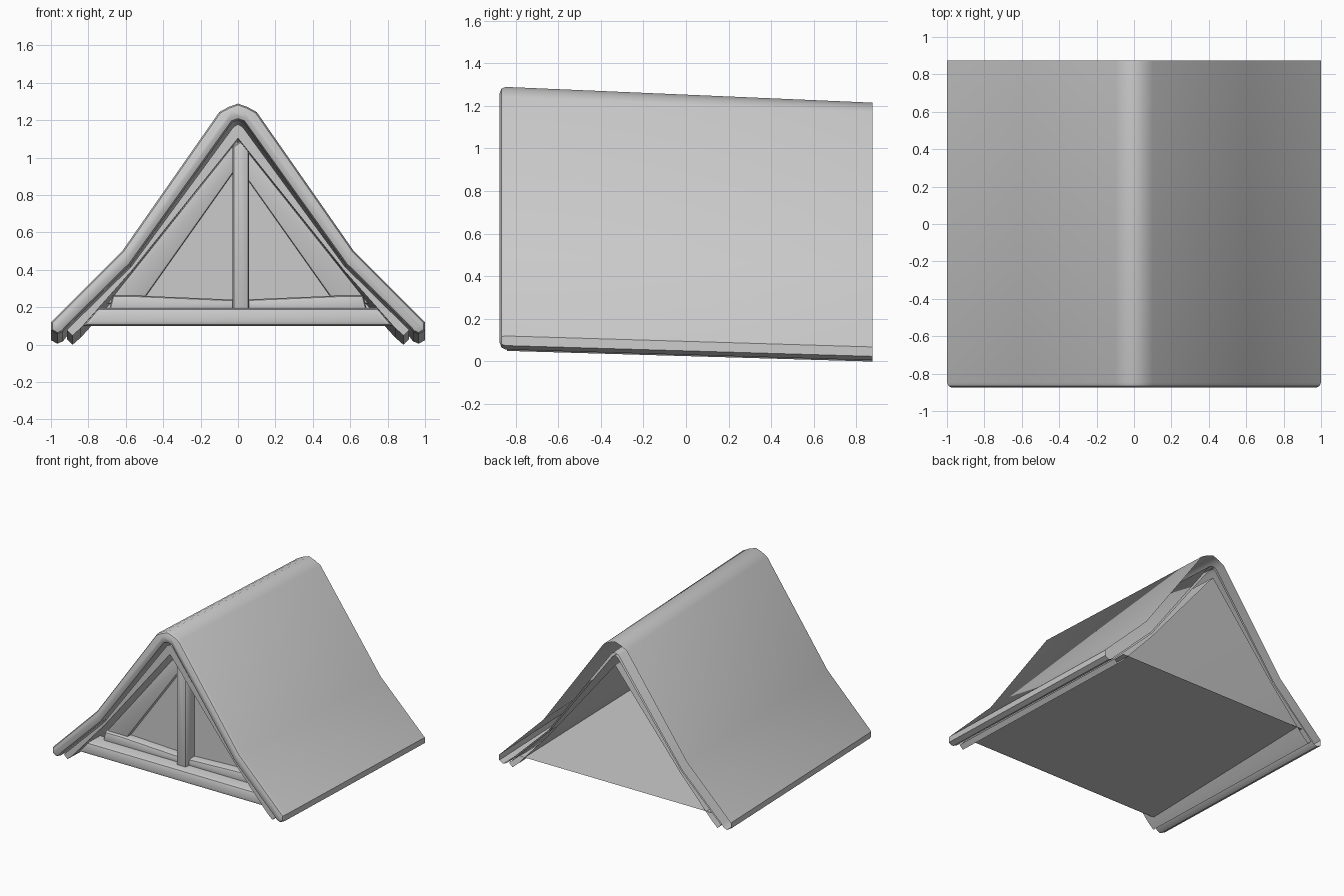
import bpy, bmesh, math

if "Cube" in bpy.data.objects:
    bpy.data.objects.remove(bpy.data.objects["Cube"])

FRONT, BACK = -0.875, 0.875


def finish(name, bm, smooth=True):
    bmesh.ops.recalc_face_normals(bm, faces=bm.faces)
    me = bpy.data.meshes.new(name)
    bm.to_mesh(me)
    bm.free()
    ob = bpy.data.objects.new(name, me)
    bpy.context.collection.objects.link(ob)
    if smooth:
        bpy.ops.object.select_all(action='DESELECT')
        ob.select_set(True)
        bpy.context.view_layer.objects.active = ob
        bpy.ops.object.shade_smooth_by_angle(angle=math.radians(40))
    return ob


def prism(name, pts, y0, y1, bevel=0.0, seg=2, open_back=False, tilt=False):
    """Extrude an x-z outline along y, rounding its front rim."""
    bm = bmesh.new()
    a = [bm.verts.new((x, y0, z)) for x, z in pts]
    b = [bm.verts.new((x, y1, z)) for x, z in pts]
    n = len(pts)
    bm.faces.new(a)
    if not open_back:
        bm.faces.new(b)
    for i in range(n):
        j = (i + 1) % n
        bm.faces.new((a[i], a[j], b[j], b[i]))
    bmesh.ops.recalc_face_normals(bm, faces=bm.faces)
    if bevel:
        rim = [e for e in bm.edges if all(abs(v.co.y - y0) < 1e-5 for v in e.verts)]
        bmesh.ops.bevel(bm, geom=rim, offset=bevel, segments=seg,
                        profile=0.5, affect='EDGES', clamp_overlap=True)
    if tilt:
        # the roof drops gently towards the back
        for v in bm.verts:
            t = (v.co.y - FRONT) / (BACK - FRONT)
            v.co.z -= t * (0.05 + 0.025 * v.co.z / 1.29)
    return finish(name, bm)


def mirrored(half):
    """Complete a left-hand run of points that ends on x = 0."""
    return half + [(-x, z) for x, z in reversed(half[:-1])]


def gable_section(outer, inner):
    return mirrored(outer) + list(reversed(mirrored(inner)))


# outer roof covering with a kink near the eaves
prism("roof_covering", gable_section(
    [(-0.965, 0.056), (-1.0, 0.075), (-1.0, 0.12), (-0.62, 0.50), (-0.1, 1.245),
     (-0.05, 1.272), (0, 1.29)],
    [(-0.935, 0.07), (-0.92, 0.09), (-0.575, 0.43), (-0.03, 1.19), (0, 1.2)]),
    FRONT, BACK, 0.028, 2, True, True)

# inner roof layer, set back a little from the front
prism("roof_lining", gable_section(
    [(-0.915, 0.08), (-0.57, 0.42), (-0.025, 1.165), (0, 1.18)],
    [(-0.885, 0.05), (-0.84, 0.09), (-0.565, 0.40), (0, 1.105)]),
    -0.84, BACK, 0.0, 1, True, True)

# floor sheet
bm = bmesh.new()
bm.faces.new([bm.verts.new(p) for p in
              ((-0.83, -0.76, 0.1), (0.83, -0.76, 0.1), (0.83, 0.87, 0.1), (-0.83, 0.87, 0.1))])
finish("floor", bm, False)

# gable wall panel
prism("gable_panel", [(-0.74, 0.15), (0.74, 0.15), (0, 1.09)], -0.62, -0.60)

# bottom beam and the ledge behind it
prism("bottom_beam", [(-0.83, 0.1), (0.83, 0.1), (0.75, 0.195), (-0.75, 0.195)],
      -0.79, -0.64, 0.025)
for s, side in ((-1, "left"), (1, "right")):
    prism("sill_" + side, [(s * 0.01, 0.18), (s * 0.69, 0.18), (s * 0.67, 0.262),
                           (s * 0.53, 0.262), (s * 0.01, 0.24)], -0.69, -0.61, 0.02)
    # sloping trim along the gable
    prism("rafter_trim_" + side, [(s * 0.70, 0.22), (s * 0.52, 0.22),
                                  (0, 0.955), (0, 1.10)], -0.66, -0.61, 0.012)

# centre post
prism("centre_post", [(-0.03, 0.18), (0.06, 0.18), (0.06, 1.04), (0.015, 1.09), (-0.03, 1.06)],
      -0.73, -0.61, 0.025)
